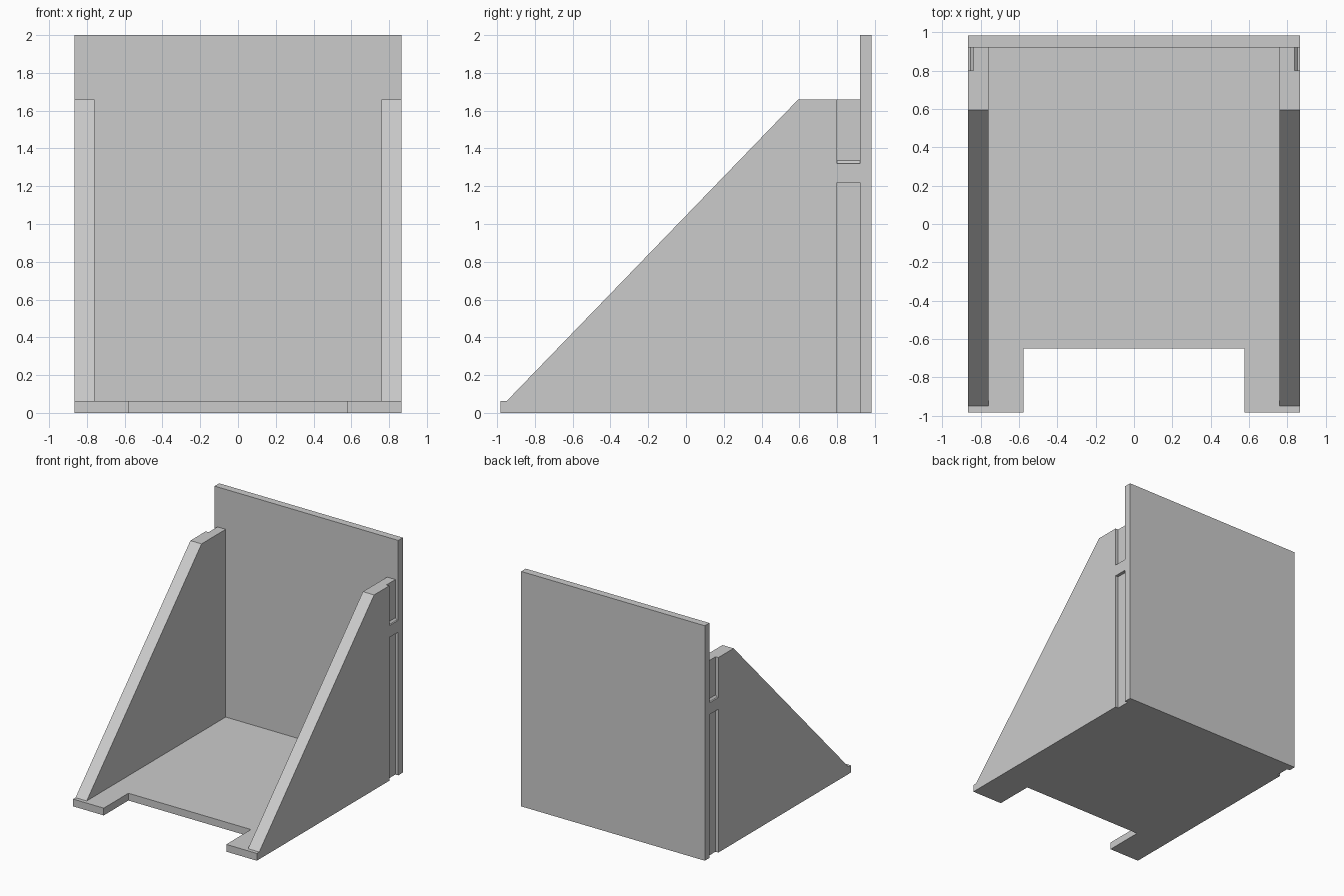
import bpy
import bmesh
from mathutils import Vector

if "Cube" in bpy.data.objects:
    bpy.data.objects.remove(bpy.data.objects["Cube"])

GREY = (0.6, 0.6, 0.6, 1.0)
mat = bpy.data.materials.new("plain_grey")
mat.use_nodes = True
mat.diffuse_color = GREY
mat.node_tree.nodes["Principled BSDF"].inputs["Base Color"].default_value = GREY

W = 0.865                  # half width
IN = 0.76                  # inner face of the side walls
GROOVE = W - 0.027         # floor of the side grooves
T = 0.062                  # plate thickness
FRONT, BACK = -0.982, 0.982
PLATE = BACK - T           # front face of the back plate
G0 = 0.80                  # front edge of the grooves
TOP = 1.66                 # top of the side walls


def extrude(name, points, axis, start, end):
    """Extrude a 2D outline along an axis; outline uses the other two axes in order."""
    bm = bmesh.new()
    verts = []
    for a, b in points:
        co = [a, b]
        co.insert(axis, start)
        verts.append(bm.verts.new(co))
    face = bm.faces.new(verts)
    out = bmesh.ops.extrude_face_region(bm, geom=[face])
    move = Vector((0, 0, 0))
    move[axis] = end - start
    bmesh.ops.translate(bm, vec=move,
                        verts=[g for g in out["geom"] if isinstance(g, bmesh.types.BMVert)])
    bmesh.ops.recalc_face_normals(bm, faces=bm.faces)
    mesh = bpy.data.meshes.new(name)
    bm.to_mesh(mesh)
    bm.free()
    mesh.materials.append(mat)
    obj = bpy.data.objects.new(name, mesh)
    bpy.context.collection.objects.link(obj)
    return obj


def cut(obj, cutter):
    """Apply a boolean difference and remove the cutter."""
    mod = obj.modifiers.new("groove", "BOOLEAN")
    mod.operation = "DIFFERENCE"
    mod.solver = "EXACT"
    mod.object = cutter
    bpy.context.view_layer.objects.active = obj
    bpy.ops.object.modifier_apply(modifier=mod.name)
    bpy.data.objects.remove(cutter)


# Base plate with a front cut-out and the groove ends at its rear corners
half = [(0.577, -0.65), (0.577, FRONT), (W, FRONT), (W, G0), (GROOVE, G0), (GROOVE, PLATE)]
extrude("base_plate", half + [(-x, y) for x, y in reversed(half)], 2, 0, T)

# Upright back plate
extrude("back_plate", [(-W, 0), (W, 0), (W, 2), (-W, 2)], 1, PLATE, BACK)

# Sloped side walls with two grooves next to the back plate
wall = [(-0.95, T), (PLATE, T), (PLATE, TOP), (0.595, TOP)]
lower_groove = [(GROOVE, -0.1), (W + 0.1, -0.1), (W + 0.1, 1.22), (GROOVE, 1.22)]
upper_groove = [(GROOVE, 1.335), (W - 0.013, 1.32), (W + 0.1, 1.32),
                (W + 0.1, TOP + 0.1), (GROOVE, TOP + 0.1)]
for side, s in (("left", 1), ("right", -1)):
    gusset = extrude(side + "_side_wall", wall, 0, s * IN, s * W)
    for outline in (lower_groove, upper_groove):
        cutter = extrude("groove_cutter", [(s * x, z) for x, z in outline], 1, G0, PLATE + 0.1)
        cutter.hide_render = True
        cut(gusset, cutter)
